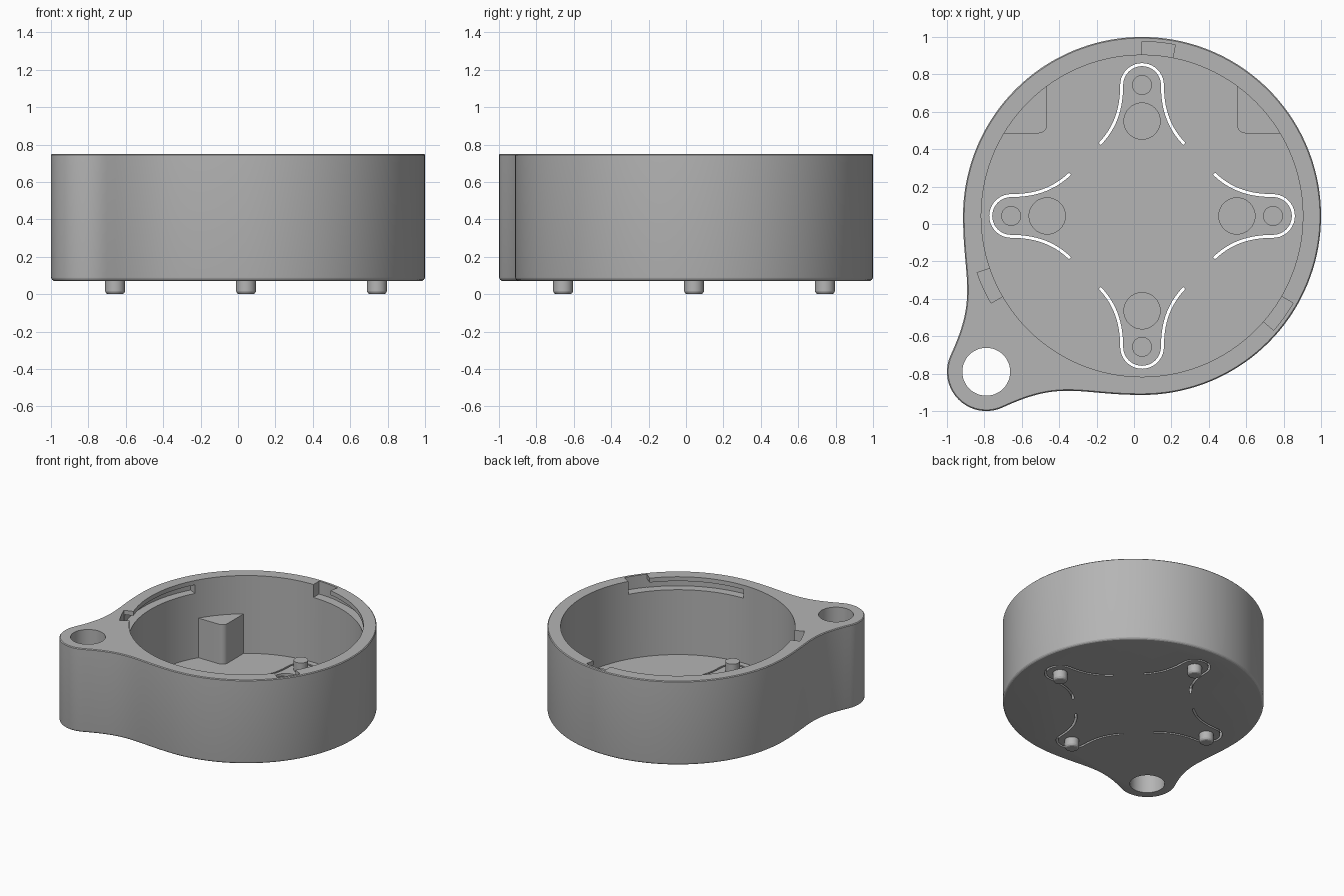
import bpy, bmesh
from math import cos, sin, pi, radians
from mathutils import Vector

cube = bpy.data.objects.get("Cube")
if cube:
    bpy.data.objects.remove(cube, do_unlink=True)

CX = CY = 0.043                       # centre of the round case
R_OUT, R_IN, R_SLOT = 0.957, 0.86, 0.932
BASE, FLOOR, TOP = 0.07, 0.12, 0.75
EAR, R_EAR, R_HOLE = -0.833, 0.21, 0.128

grey = bpy.data.materials.new("plain grey")
grey.use_nodes = True
grey.diffuse_color = (0.46, 0.46, 0.46, 1)
grey.node_tree.nodes["Principled BSDF"].inputs["Base Color"].default_value = (0.46, 0.46, 0.46, 1)


def arc(cx, cy, r, a0, a1, n):
    """Points along an arc, angles in degrees, both ends included."""
    angles = [radians(a0 + (a1 - a0) * i / n) for i in range(n + 1)]
    return [Vector((cx + r * cos(a), cy + r * sin(a))) for a in angles]


def circle(cx, cy, r, n):
    return arc(cx, cy, r, 0, 360, n)[:-1]


def bezier(a, b, c, d, n):
    a, b, c, d = map(Vector, (a, b, c, d))
    ts = [i / n for i in range(n + 1)]
    return [a * (1 - t) ** 3 + b * 3 * t * (1 - t) ** 2 + c * 3 * t * t * (1 - t) + d * t ** 3 for t in ts]


def normals(pts, closed):
    """Unit normals to the right of a 2D path."""
    out, n = [], len(pts)
    for i in range(n):
        p = pts[i - 1] if closed or i else pts[0]
        q = pts[(i + 1) % n] if closed or i < n - 1 else pts[i]
        d = (q - p).normalized()
        out.append(Vector((d.y, -d.x)))
    return out


def loft(name, pts, levels):
    """Stack an outline at (height, inset) levels and cap both ends."""
    bm = bmesh.new()
    norm = normals(pts, True)
    rings = []
    for z, inset in levels:
        ring = [p - m * inset for p, m in zip(pts, norm)]
        rings.append([bm.verts.new((p.x + CX, p.y + CY, z)) for p in ring])
    n = len(pts)
    for lo, hi in zip(rings, rings[1:]):
        for i in range(n):
            j = (i + 1) % n
            bm.faces.new((lo[i], lo[j], hi[j], hi[i]))
    bm.faces.new(rings[0][::-1])
    bm.faces.new(rings[-1])
    bmesh.ops.recalc_face_normals(bm, faces=bm.faces)
    mesh = bpy.data.meshes.new(name)
    bm.to_mesh(mesh)
    bm.free()
    mesh.materials.append(grey)
    obj = bpy.data.objects.new(name, mesh)
    bpy.context.collection.objects.link(obj)
    return obj


def activate(obj):
    bpy.ops.object.select_all(action='DESELECT')
    obj.select_set(True)
    bpy.context.view_layer.objects.active = obj


def smooth(obj):
    activate(obj)
    bpy.ops.object.shade_smooth_by_angle(angle=radians(14))


def cut(target, pts, z0, z1):
    cutter = loft("cutter", pts, [(z0, 0), (z1, 0)])
    cutter.hide_render = True
    mod = target.modifiers.new("cut", 'BOOLEAN')
    mod.operation, mod.solver, mod.object = 'DIFFERENCE', 'EXACT', cutter
    activate(target)
    bpy.ops.object.modifier_apply(modifier=mod.name)
    bpy.data.objects.remove(cutter, do_unlink=True)


def turn(pts, k):
    """Rotate points by k quarter turns."""
    a = k * pi / 2
    return [Vector((p.x * cos(a) - p.y * sin(a), p.x * sin(a) + p.y * cos(a))) for p in pts]


def sector(a0, a1, r0, r1):
    n = int(a1 - a0)
    return arc(0, 0, r1, a0, a1, n) + arc(0, 0, r0, a1, a0, n)


# Case outline: big circle blended into the corner ear
join = arc(EAR, EAR, R_EAR, 155, 295, 20)
start = join[0]
side = Vector((-sin(radians(155)), cos(radians(155))))
blend = bezier((-R_OUT, 0), (-R_OUT, -0.34), start - side * 0.35, start, 20)
mirror_blend = [Vector((p.y, p.x)) for p in reversed(blend)]
outline = arc(0, 0, R_OUT, -90, 180, 108)[:-1] + blend[:-1] + join[:-1] + mirror_blend[:-1]

# Case body with a rounded lower edge
edge = 0.022
levels = [(BASE + edge * (1 - cos(a)), edge * (1 - sin(a))) for a in (0, pi / 8, pi / 4, 3 * pi / 8, pi / 2)]
body = loft("case_body", outline, levels + [(TOP - 0.006, 0), (TOP, 0.006)])

# Cavity and ear hole
cut(body, circle(0, 0, R_IN, 120), FLOOR, TOP + 0.1)
cut(body, circle(EAR, EAR, R_HOLE, 48), 0, TOP + 0.1)

# Twist-lock notches and grooves around the rim
for a in (79, 199, 319):
    cut(body, sector(a, a + 11, 0.8, R_SLOT), 0.645, TOP + 0.1)
    cut(body, sector(a - 48, a + 5, 0.8, R_SLOT - 0.004), 0.645, 0.715)

# Spring slits and shallow round recesses in the floor
FOOT = 0.7
leg = bezier((0.226, 0.385), (0.15, 0.465), (0.109, 0.56), (0.109, FOOT), 14)
path = leg[:-1] + arc(0, FOOT, 0.109, 0, 180, 20) + [Vector((-p.x, p.y)) for p in reversed(leg[:-1])]
across = normals(path, False)
slit = [p + m * 0.008 for p, m in zip(path, across)] + [p - m * 0.008 for p, m in zip(path, across)][::-1]
for k in range(4):
    cut(body, turn(slit, k), 0, FLOOR + 0.05)
    cut(body, turn(circle(0, 0.507, 0.097, 40), k), FLOOR - 0.02, FLOOR + 0.05)
smooth(body)

# Pins that pass through the floor and form the feet
for k, name in enumerate(("back", "right", "front", "left")):
    pin = loft(name + "_foot_pin", turn(circle(0, FOOT, 0.053, 32), k),
               [(0, 0.014), (0.004, 0.006), (0.014, 0), (0.2, 0)])
    smooth(pin)

# Corner blocks against the wall
block = arc(-0.553, 0.487, 0.045, -90, 0, 8) + [Vector(p) for p in ((-0.508, 0.73), (-0.65, 0.61), (-0.775, 0.442))]
for name, s in (("right_block", 1), ("left_block", -1)):
    pts = [Vector((p.x * s, p.y)) for p in block][::s]
    smooth(loft(name, pts, [(FLOOR - 0.01, 0), (0.44, 0)]))
